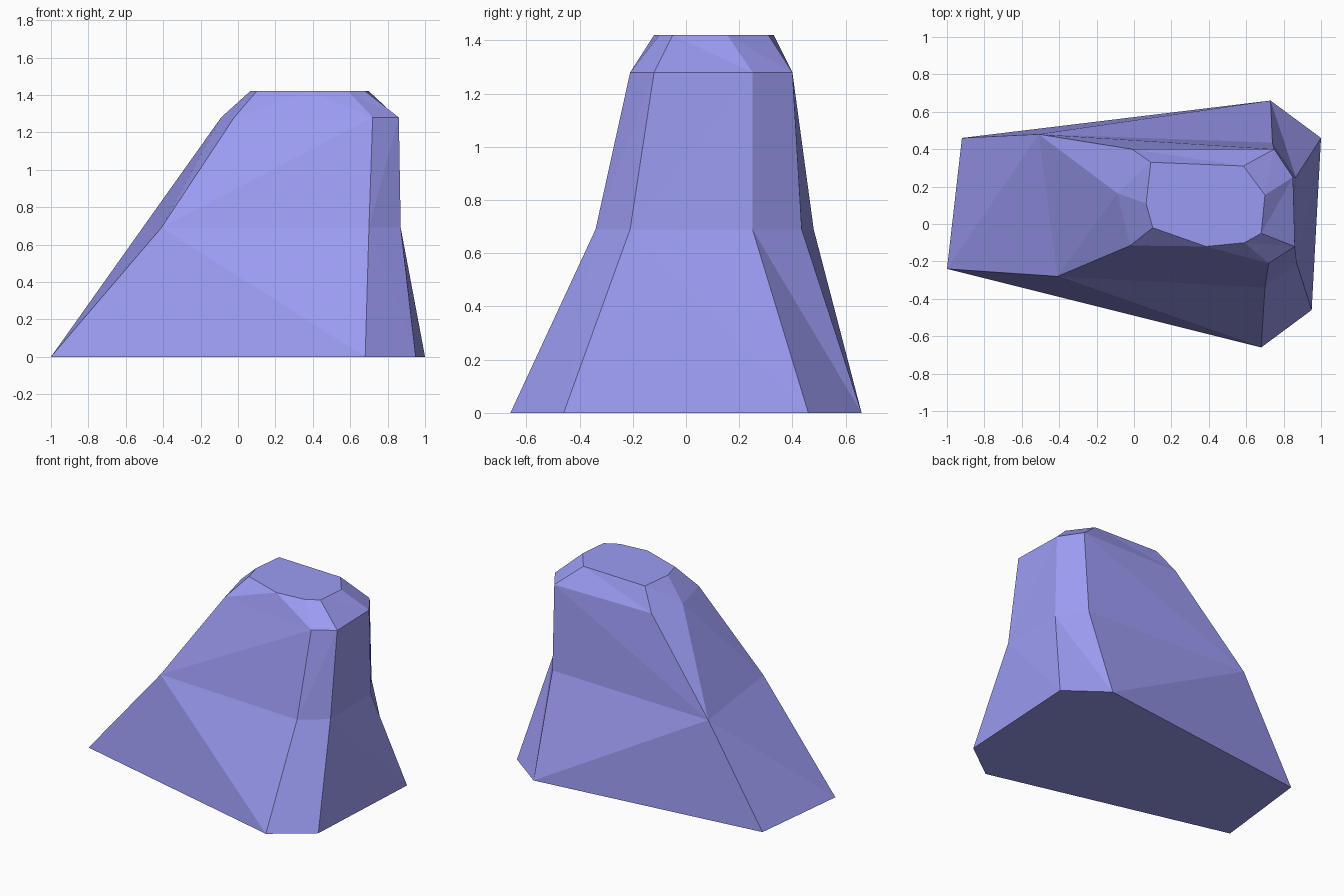
import bpy, bmesh

if "Cube" in bpy.data.objects:
    bpy.data.objects.remove(bpy.data.objects["Cube"])

# Cross-section rings of the rock, counter-clockwise from the front left: (height, outline)
RINGS = [
    (0.00, [(-1, -.24), (.68, -.66), (.95, -.46), (1, .46), (.73, .66), (-.92, .46)]),
    (0.69, [(-.41, -.28), (.70, -.34), (.87, -.21), (.865, .25), (.74, .435), (-.51, .48)]),
    (1.28, [(-.02, -.115), (.72, -.21), (.86, -.12), (.85, .25), (.75, .40), (-.01, .40), (-.09, .165)]),
    (1.42, [(.10, -.02), (.385, -.12), (.59, -.10), (.68, -.05), (.70, .155), (.585, .31), (.09, .33), (.065, .11)]),
]

# Facet pattern of each band: L steps along the lower ring, U along the upper
BANDS = ["LU LU LU LU UL LU", "UL UL UL UL LUU LU", "ULU LU LU LU LU LU LU"]


def stitch(bm, low, up, steps):
    """Join two rings with triangles, following the step pattern."""
    i = j = 0
    for s in steps.replace(" ", ""):
        a, b = low[i % len(low)], up[j % len(up)]
        if s == "L":
            i += 1
            bm.faces.new((a, low[i % len(low)], b))
        else:
            j += 1
            bm.faces.new((a, up[j % len(up)], b))


bm = bmesh.new()
rings = [[bm.verts.new((x, y, z)) for x, y in pts] for z, pts in RINGS]

# Sides, then bottom and top caps
for k, steps in enumerate(BANDS):
    stitch(bm, rings[k], rings[k + 1], steps)
bm.faces.new(rings[0][::-1])
bm.faces.new(rings[-1])
bmesh.ops.recalc_face_normals(bm, faces=bm.faces[:])

mesh = bpy.data.meshes.new("rock")
bm.to_mesh(mesh)
bm.free()
rock = bpy.data.objects.new("rock", mesh)
bpy.context.collection.objects.link(rock)

# Blue-violet stone
mat = bpy.data.materials.new("violet_stone")
mat.diffuse_color = (0.33, 0.33, 0.9, 1)
mat.use_nodes = True
mat.node_tree.nodes["Principled BSDF"].inputs["Base Color"].default_value = mat.diffuse_color
mesh.materials.append(mat)
